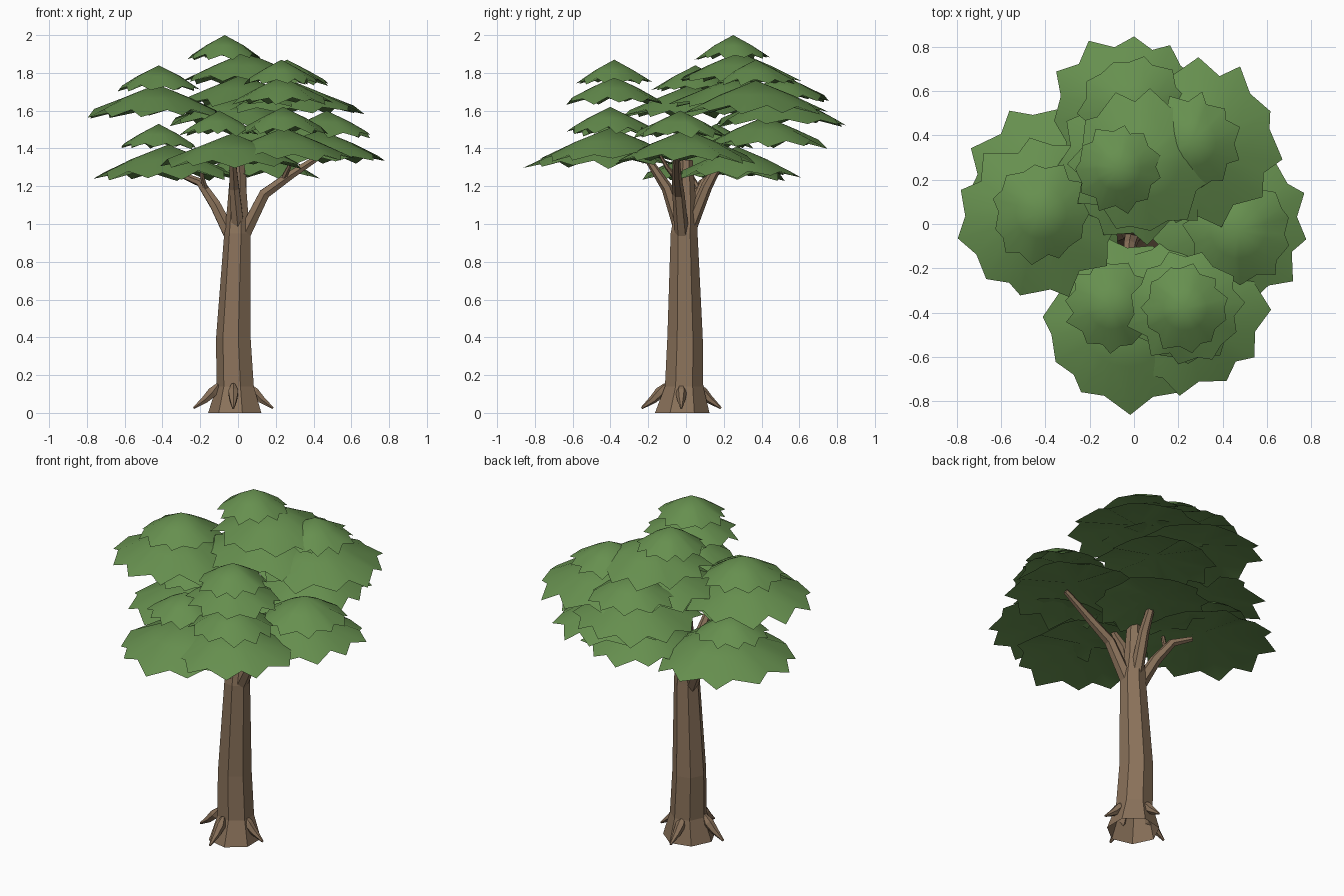
import bpy, bmesh, math, random
from mathutils import Vector

random.seed(4)
cube = bpy.data.objects.get("Cube")
if cube:
    bpy.data.objects.remove(cube, do_unlink=True)


def material(name, rgb):
    mat = bpy.data.materials.new(name)
    mat.use_nodes = True
    color = (*rgb, 1)
    mat.diffuse_color = color
    mat.node_tree.nodes["Principled BSDF"].inputs["Base Color"].default_value = color
    return mat


bark = material("brown bark", (0.255, 0.168, 0.103))
leaf = material("leaf green", (0.134, 0.278, 0.078))


def finish(bm, name, mat, smooth=False):
    mesh = bpy.data.meshes.new(name)
    for face in bm.faces:
        face.smooth = smooth
    bm.to_mesh(mesh)
    bm.free()
    mesh.materials.append(mat)
    obj = bpy.data.objects.new(name, mesh)
    bpy.context.collection.objects.link(obj)
    return obj


def tube(name, path, sides, upright=False):
    """Tapered faceted tube, open at the start, through (x, y, z, radius) stations."""
    bm = bmesh.new()
    pts = [Vector(p[:3]) for p in path]
    rings = []
    for i, p in enumerate(pts):
        along = pts[min(i + 1, len(pts) - 1)] - pts[max(i - 1, 0)]
        if upright:
            along = Vector((0, 0, 1))
        turn = Vector((0, 0, 1)).rotation_difference(along)
        ring = []
        for k in range(sides):
            a = math.tau * (k + 0.5) / sides
            offset = Vector((math.cos(a), math.sin(a), 0)) * path[i][3]
            ring.append(bm.verts.new(p + turn @ offset))
        rings.append(ring)
    for low, high in zip(rings, rings[1:]):
        for k in range(sides):
            n = (k + 1) % sides
            bm.faces.new((low[k], low[n], high[n], high[k]))
    bm.faces.new(rings[-1])
    return finish(bm, name, bark)


def leaf_layer(name, x, y, top, radius):
    """Shallow canopy with a ragged, pointed rim and a flatter hollow underside."""
    bm = bmesh.new()
    lobes = 11
    height = 0.07 + 0.27 * radius
    start = random.uniform(0, math.tau)
    apex = bm.verts.new((x, y, top))
    hollow = bm.verts.new((x, y, top - height * 0.55))
    inner, rim, under = [], [], []
    for k in range(lobes * 2):
        tip = k % 2 == 0
        a = start + math.tau * (k + random.uniform(-0.25, 0.25)) / (lobes * 2)
        reach = radius * (random.uniform(0.94, 1.06) if tip else random.uniform(0.82, 0.9))
        drop = height * (random.uniform(0.93, 1.08) if tip else random.uniform(0.76, 0.86))
        c, s = math.cos(a), math.sin(a)
        inner.append(bm.verts.new((x + c * radius * 0.5, y + s * radius * 0.5,
                                   top - height * 0.44)))
        rim.append(bm.verts.new((x + c * reach, y + s * reach, top - drop)))
        under.append(bm.verts.new(rim[-1].co))
    for k in range(lobes * 2):
        n = (k + 1) % (lobes * 2)
        bm.faces.new((apex, inner[k], inner[n]))
        bm.faces.new((inner[k], rim[k], rim[n], inner[n]))
        bm.faces.new((hollow, under[n], under[k]))
    return finish(bm, name, leaf, True)


# Trunk with a flared foot
tube("trunk", [(-0.01, -0.02, 0, 0.148), (-0.01, -0.01, 0.14, 0.104),
               (-0.02, -0.005, 0.4, 0.096), (0, -0.01, 0.95, 0.073),
               (0, 0, 1.08, 0.058), (0, 0, 1.34, 0.036)], 7, True)

# Roots on four sides of the foot
for i, side in enumerate(("left", "back", "right", "front")):
    a = math.radians(90 * i)
    c, s = math.cos(a), math.sin(a)
    tube(side + "_root", [(-0.025 + c * r, -0.025 + s * r, z, w) for r, z, w in
                          ((0.08, 0.15, 0.012), (0.11, 0.11, 0.03),
                           (0.15, 0.07, 0.022), (0.21, 0.025, 0.006))], 6)

# Main limbs and their twigs
limbs = {
    "left_limb": [(0.02, -0.02, 0.92, 0.04), (0.14, -0.04, 1.16, 0.032),
                  (0.28, -0.05, 1.26, 0.025), (0.45, -0.05, 1.37, 0.016)],
    "right_limb": [(-0.02, 0, 0.9, 0.04), (-0.12, 0.04, 1.1, 0.032),
                   (-0.2, 0.09, 1.22, 0.024), (-0.3, 0.14, 1.26, 0.015)],
    "front_limb": [(0, -0.03, 0.98, 0.038), (-0.02, -0.1, 1.19, 0.03),
                   (-0.03, -0.22, 1.37, 0.016)],
    "back_limb": [(0, 0.02, 0.98, 0.038), (0.02, 0.11, 1.2, 0.03),
                  (0.03, 0.21, 1.38, 0.018)],
    "right_twig": [(-0.17, 0.07, 1.18, 0.015), (-0.19, 0.03, 1.25, 0.012),
                   (-0.2, 0, 1.34, 0.007)],
    "left_twig": [(0.24, -0.05, 1.24, 0.016), (0.27, -0.1, 1.3, 0.012),
                  (0.29, -0.14, 1.37, 0.007)],
}
for name, path in limbs.items():
    tube(name, path, 6)

# Foliage clusters: leaf layers from the top down, each as x, y, top height, radius
clusters = {
    "crown": [(-0.07, 0.25, 2.0, 0.2), (0.04, 0.28, 1.91, 0.33), (0.02, 0.28, 1.79, 0.36)],
    "upper_right": [(-0.42, 0.05, 1.84, 0.23), (-0.43, 0.03, 1.74, 0.37)],
    "upper_front": [(0.23, -0.38, 1.87, 0.2), (0.23, -0.38, 1.78, 0.26)],
    "upper_back": [(0.26, 0.37, 1.87, 0.22), (0.28, 0.37, 1.76, 0.38)],
    "rear": [(0, 0.51, 1.79, 0.25), (-0.02, 0.5, 1.69, 0.36)],
    "lower_front": [(-0.1, -0.37, 1.6, 0.21), (-0.03, -0.45, 1.48, 0.39)],
    "lower_front_left": [(0.24, -0.4, 1.62, 0.24), (0.24, -0.4, 1.51, 0.37)],
    "lower_left": [(0.47, -0.03, 1.6, 0.25), (0.43, 0, 1.5, 0.37)],
    "lower_right": [(-0.42, 0.16, 1.53, 0.21), (-0.37, 0.15, 1.42, 0.4)],
    "lower_back": [(0.2, 0.42, 1.57, 0.33), (0.1, 0.27, 1.41, 0.33)],
}
for name, layers in clusters.items():
    for i, layer in enumerate(layers):
        leaf_layer("%s_leaves_%d" % (name, i + 1), *layer)
